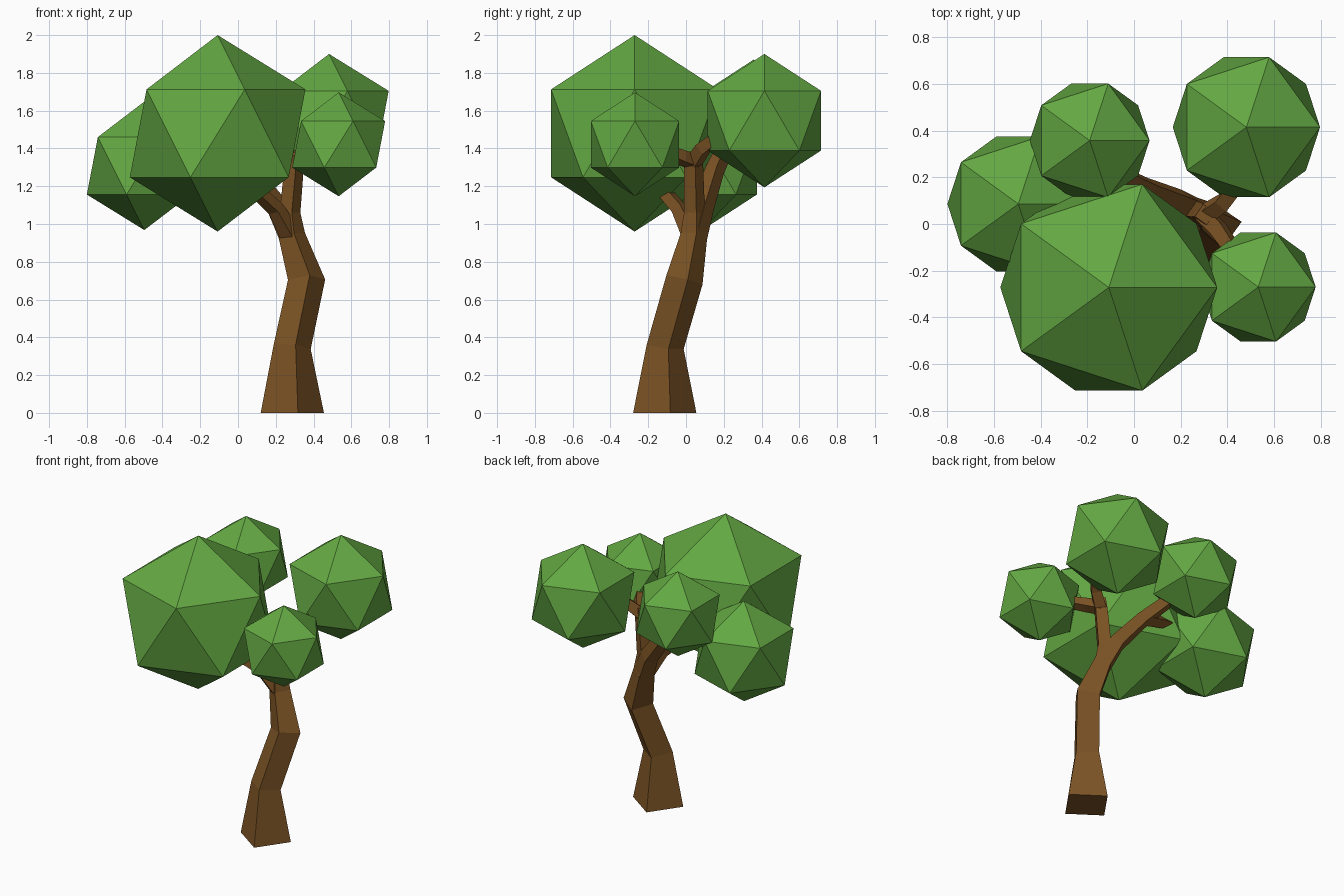
import bpy, bmesh, math
from mathutils import Vector

if "Cube" in bpy.data.objects:
    bpy.data.objects.remove(bpy.data.objects["Cube"])


def material(name, rgb):
    m = bpy.data.materials.new(name)
    m.diffuse_color = (*rgb, 1)
    m.use_nodes = True
    m.node_tree.nodes["Principled BSDF"].inputs["Base Color"].default_value = m.diffuse_color
    return m


GREEN = material("leaf green", (0.125, 0.39, 0.055))
BROWN = material("bark brown", (0.20, 0.087, 0.018))


def limb(name, path, spin=10, flat_start=False):
    """Four-sided tapered tube; path items are (x, y, z, half diagonal)."""
    pts = [Vector(p[:3]) for p in path]
    bm = bmesh.new()
    rings = []
    for i, p in enumerate(pts):
        # Average the directions of the neighbouring segments
        t = Vector()
        if i > 0:
            t += (p - pts[i - 1]).normalized()
        if i < len(pts) - 1:
            t += (pts[i + 1] - p).normalized()
        if flat_start and i == 0:
            t = Vector((0, 0, 1))
        q = Vector((0, 0, 1)).rotation_difference(t.normalized())
        ring = []
        for k in range(4):
            a = math.radians(spin + 90 * k)
            ring.append(bm.verts.new(p + q @ Vector((math.cos(a), math.sin(a), 0)) * path[i][3]))
        rings.append(ring)
    for a, b in zip(rings, rings[1:]):
        for k in range(4):
            n = (k + 1) % 4
            bm.faces.new((a[k], a[n], b[n], b[k]))
    bm.faces.new(rings[0][::-1])
    bm.faces.new(rings[-1])
    me = bpy.data.meshes.new(name)
    bm.to_mesh(me)
    bm.free()
    me.materials.append(BROWN)
    bpy.context.collection.objects.link(bpy.data.objects.new(name, me))


# Trunk, continuing upward into the main fork
limb("trunk", [(0.2875, -0.1125, 0, 0.17), (0.287, -0.11, 0.35, 0.1),
               (0.363, -0.008, 0.705, 0.1), (0.285, 0.042, 0.94, 0.072),
               (0.275, 0.045, 1.06, 0.056), (0.297, 0.04, 1.3, 0.052),
               (0.305, 0.04, 1.38, 0.045)], flat_start=True)

# Branches, each running into its foliage
limb("front_branch", [(0.285, 0.04, 0.93, 0.06), (0.2, -0.035, 1.08, 0.045),
                      (0.06, -0.15, 1.21, 0.04)])
limb("back_branch", [(0.285, 0.045, 0.93, 0.068), (0.21, 0.09, 1.09, 0.06),
                     (0.06, 0.15, 1.28, 0.052), (-0.08, 0.22, 1.43, 0.045)])
limb("left_branch", [(0.05, 0.155, 1.29, 0.045), (-0.1, 0.14, 1.33, 0.04),
                     (-0.27, 0.11, 1.36, 0.035)])
limb("right_front_branch", [(0.295, 0.045, 1.33, 0.048), (0.36, -0.02, 1.35, 0.045),
                            (0.43, -0.12, 1.39, 0.038)])
limb("right_back_branch", [(0.297, 0.035, 1.32, 0.05), (0.38, 0.09, 1.4, 0.045),
                           (0.47, 0.2, 1.48, 0.04)])

# Foliage: plain icosahedra
for name, pos, r in [("front_foliage", (-0.108, -0.272, 1.48), 0.52),
                     ("right_back_foliage", (0.482, 0.415, 1.547), 0.353),
                     ("right_front_foliage", (0.533, -0.27, 1.422), 0.275),
                     ("left_foliage", (-0.496, 0.086, 1.308), 0.34),
                     ("back_foliage", (-0.19, 0.358, 1.583), 0.287)]:
    bpy.ops.mesh.primitive_ico_sphere_add(subdivisions=1, radius=r, location=pos)
    ob = bpy.context.object
    ob.name = name
    ob.data.materials.append(GREEN)
